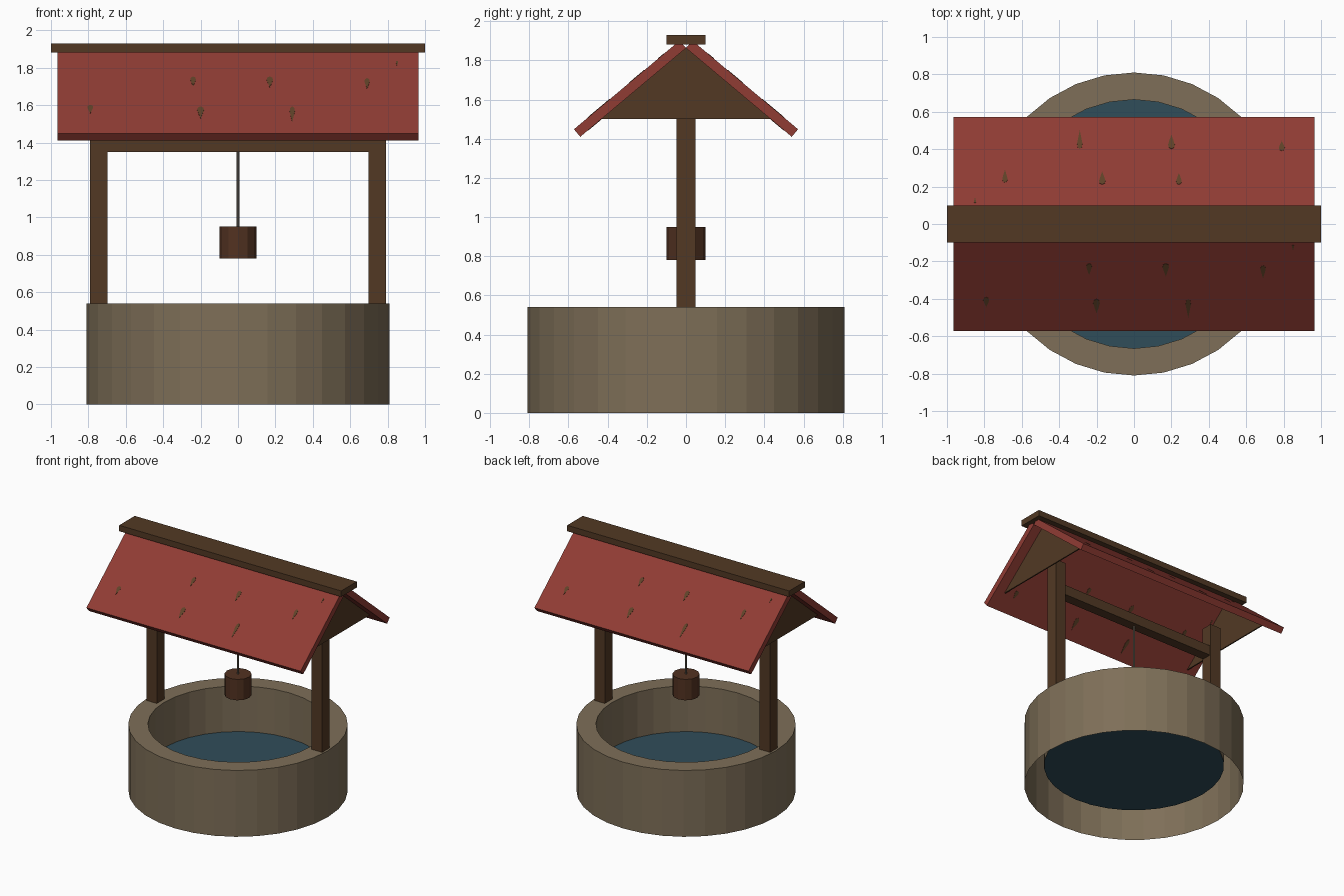
import bpy, bmesh, math
from mathutils import Vector

if "Cube" in bpy.data.objects:
    bpy.data.objects.remove(bpy.data.objects["Cube"])


def material(name, rgb):
    lin = [((c / 255 + 0.055) / 1.055) ** 2.4 for c in rgb]
    m = bpy.data.materials.new(name)
    m.diffuse_color = (*lin, 1)
    m.use_nodes = True
    m.node_tree.nodes["Principled BSDF"].inputs["Base Color"].default_value = m.diffuse_color
    return m


STONE = material("stone", (126, 111, 88))
WOOD = material("wood", (82, 57, 36))
BUCKET = material("bucket_wood", (82, 50, 33))
ROOF = material("red_roof", (144, 60, 52))
STAIN = material("roof_stain", (96, 66, 40))
WATER = material("water", (48, 77, 90))
ROPE = material("rope", (116, 107, 94))


def make(name, bm, mat):
    me = bpy.data.meshes.new(name)
    bm.to_mesh(me)
    bm.free()
    me.materials.append(mat)
    ob = bpy.data.objects.new(name, me)
    bpy.context.collection.objects.link(ob)
    return ob


def box(name, lo, hi, mat):
    bm = bmesh.new()
    bmesh.ops.create_cube(bm, size=1)
    for v in bm.verts:
        v.co = Vector([(a + b) / 2 + c * (b - a) for a, b, c in zip(lo, hi, v.co)])
    return make(name, bm, mat)


def lathe(name, profile, sides, mat):
    """Spin a list of (radius, z) points around z."""
    bm = bmesh.new()
    rings = [[bm.verts.new((r * math.sin(2 * math.pi * i / sides),
                            r * math.cos(2 * math.pi * i / sides), z))
              for i in range(sides)] for r, z in profile]
    for a, b in zip(rings, rings[1:]):
        for i in range(sides):
            j = (i + 1) % sides
            bm.faces.new((a[j], a[i], b[i], b[j]))
    return make(name, bm, mat)


def cylinder(name, r, z0, z1, sides, mat):
    bm = bmesh.new()
    bmesh.ops.create_cone(bm, cap_ends=True, segments=sides, radius1=r, radius2=r, depth=z1 - z0)
    bmesh.ops.translate(bm, verts=bm.verts, vec=(0, 0, (z0 + z1) / 2))
    return make(name, bm, mat)


def prism(bm, bottom, top):
    """Join two matching loops of points into a closed solid."""
    a = [bm.verts.new(p) for p in bottom]
    b = [bm.verts.new(p) for p in top]
    bm.faces.new(a)
    bm.faces.new(b)
    for i in range(len(a)):
        j = (i + 1) % len(a)
        bm.faces.new((a[i], a[j], b[j], b[i]))


# Stone ring, open underneath, with the water inside it
lathe("stone_wall", [(0.81, 0), (0.81, 0.54), (0.665, 0.54), (0.665, 0.17)], 32, STONE)
bm = bmesh.new()
bmesh.ops.create_circle(bm, cap_ends=True, segments=32, radius=0.665)
bmesh.ops.translate(bm, verts=bm.verts, vec=(0, 0, 0.17))
make("water_surface", bm, WATER)

# Timber frame
for side, x in (("left", -0.745), ("right", 0.745)):
    box(side + "_post", (x - 0.047, -0.048, 0.54), (x + 0.047, 0.048, 1.61), WOOD)
box("crossbeam", (-0.7, -0.04, 1.35), (0.7, 0.04, 1.43), WOOD)
box("ridge_board", (-1, -0.1, 1.882), (1, 0.1, 1.93), WOOD)

# Rope and bucket
cylinder("rope", 0.009, 0.95, 1.35, 8, ROPE)
cylinder("bucket", 0.1, 0.78, 0.95, 12, BUCKET)

# Roof: slope coordinates are x along the ridge, d down the slope, h above the underside
PITCH, APEX, LENGTH, THICK = math.radians(40), 1.863, 0.705, 0.05


def on_slope(x, d, h, s):
    y = d * math.cos(PITCH) + h * math.sin(PITCH)
    z = APEX - d * math.sin(PITCH) + h * math.cos(PITCH)
    return (-s * x, s * y, z)       # s = -1 front, 1 back (turned half way round)


# Drip stains: x, distance out from ridge, half width, length
STAINS = [(-0.79, 0.39, 0.016, 0.07), (-0.24, 0.21, 0.015, 0.08), (-0.2, 0.4, 0.018, 0.10),
          (0.17, 0.21, 0.017, 0.09), (0.29, 0.4, 0.014, 0.13), (0.69, 0.22, 0.014, 0.09),
          (0.85, 0.11, 0.006, 0.04)]
DROP = [(0, 0), (0.8, 0.1), (1, 0.3), (0.6, 0.6), (0, 1), (-0.6, 0.6), (-1, 0.3), (-0.8, 0.1)]

for side, s in (("front", -1), ("back", 1)):
    bm = bmesh.new()
    corners = [(-0.965, 0), (0.965, 0), (0.965, LENGTH), (-0.965, LENGTH)]
    prism(bm, [on_slope(x, d, 0, s) for x, d in corners],
          [on_slope(x, d, THICK, s) for x, d in corners])
    bmesh.ops.recalc_face_normals(bm, faces=bm.faces)
    make(side + "_roof_panel", bm, ROOF)

    # Thin drip plates on top, mirrored along the ridge on the underside
    bm = bmesh.new()
    for h0, h1, mx in ((THICK - 0.001, THICK + 0.002, 1), (-0.002, 0.001, -1)):
        for x, y, w, length in STAINS:
            d = (y - h0 * math.sin(PITCH)) / math.cos(PITCH)
            pts = [(mx * x + w * u, d + length * v) for u, v in DROP]
            prism(bm, [on_slope(px, pd, h0, s) for px, pd in pts],
                  [on_slope(px, pd, h1, s) for px, pd in pts])
    bmesh.ops.recalc_face_normals(bm, faces=bm.faces)
    make(side + "_roof_stains", bm, STAIN)

# Thin gable triangles under the roof ends
for side, x in (("left", -0.88), ("right", 0.88)):
    tri = [(-0.433, 1.5), (0.433, 1.5), (0, APEX)]
    bm = bmesh.new()
    prism(bm, [(x - 0.005, y, z) for y, z in tri], [(x + 0.005, y, z) for y, z in tri])
    bmesh.ops.recalc_face_normals(bm, faces=bm.faces)
    make(side + "_gable", bm, WOOD)
